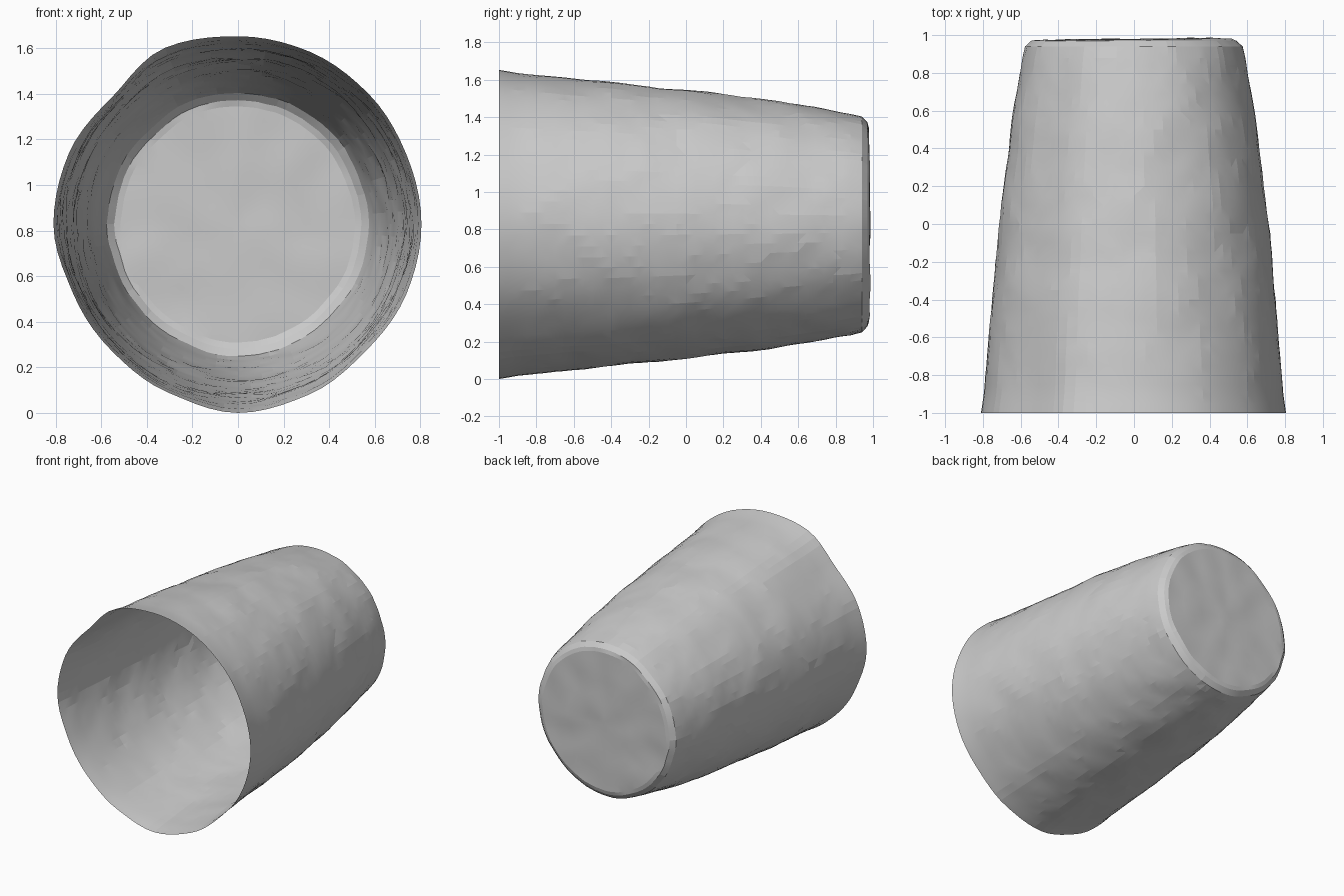
import bpy, bmesh, math
from mathutils import Vector, noise

default = bpy.data.objects.get("Cube")
if default:
    bpy.data.objects.remove(default, do_unlink=True)

SEGMENTS, AXIS_Z = 80, 0.835

# Wall profile as (y, radius), from the open rim to the rounded base edge
PROFILE = [(-1, 0.805), (-0.9, 0.79), (-0.5, 0.758), (0, 0.713), (0.5, 0.652),
           (0.88, 0.588), (0.94, 0.573), (0.97, 0.54)]
# Uneven rim radius, evenly spaced around the mouth
RIM = [0.805, 0.80, 0.81, 0.82, 0.825, 0.838, 0.785, 0.805,
       0.81, 0.785, 0.785, 0.80, 0.828, 0.81, 0.79, 0.80]


def mix(a, b, t):
    return a + (b - a) * t


def rim_offset(angle):
    pos = angle / math.tau * len(RIM)
    i = int(pos)
    t = pos - i
    t = t * t * (3 - 2 * t)
    return mix(RIM[i % len(RIM)], RIM[(i + 1) % len(RIM)], t) - 0.805


def wall_point(y, radius, angle):
    direction = Vector((math.cos(angle), 0, math.sin(angle)))
    sample = Vector((direction.x * 3, y * 4, direction.z * 3))
    dents = 0.009 * noise.noise(sample) + 0.004 * noise.noise(sample * 3)
    fade = max(0, 1 - (y + 1) / 0.8)
    r = radius + rim_offset(angle) * mix(0.25, 1, fade) + dents * (1 - fade ** 4)
    point = direction * r
    point.y = y
    point.z += AXIS_Z
    return point


def base_point(scale, edge):
    point = Vector((edge.x * scale, 0, AXIS_Z + (edge.z - AXIS_Z) * scale))
    point.y = 0.978 + 0.012 * point.x + 0.008 * noise.noise(point * 5)
    return point


bm = bmesh.new()
angles = [math.tau * i / SEGMENTS for i in range(SEGMENTS)]
rings = []

# Tapered wall
for (y0, r0), (y1, r1) in zip(PROFILE, PROFILE[1:]):
    steps = max(1, round((y1 - y0) / 0.05))
    for k in range(steps):
        t = k / steps
        rings.append([bm.verts.new(wall_point(mix(y0, y1, t), mix(r0, r1, t), a))
                      for a in angles])
edge_ring = [wall_point(*PROFILE[-1], a) for a in angles]
rings.append([bm.verts.new(p) for p in edge_ring])

# Gently uneven closed base
for scale in (0.95, 0.85, 0.7, 0.55, 0.4, 0.25, 0.1):
    rings.append([bm.verts.new(base_point(scale, p)) for p in edge_ring])

for a, b in zip(rings, rings[1:]):
    for i in range(SEGMENTS):
        j = (i + 1) % SEGMENTS
        bm.faces.new((a[i], b[i], b[j], a[j]))
centre = bm.verts.new((0, 0.98, AXIS_Z))
last = rings[-1]
for i in range(SEGMENTS):
    bm.faces.new((last[i], centre, last[(i + 1) % SEGMENTS]))

# Sit on the ground with the rim at the front limit
lowest = min(v.co.z for v in bm.verts)
bmesh.ops.translate(bm, verts=bm.verts, vec=(0, 0, -lowest))
bmesh.ops.triangulate(bm, faces=bm.faces)
bmesh.ops.recalc_face_normals(bm, faces=bm.faces)
if sum(f.normal.y for f in bm.faces if f.calc_center_median().y > 0.95) < 0:
    bmesh.ops.reverse_faces(bm, faces=bm.faces)

mesh = bpy.data.meshes.new("cup_shell")
bm.to_mesh(mesh)
bm.free()
cup = bpy.data.objects.new("cup_shell", mesh)
bpy.context.collection.objects.link(cup)
bpy.context.view_layer.objects.active = cup
cup.select_set(True)
bpy.ops.object.shade_smooth_by_angle(angle=math.radians(6))
